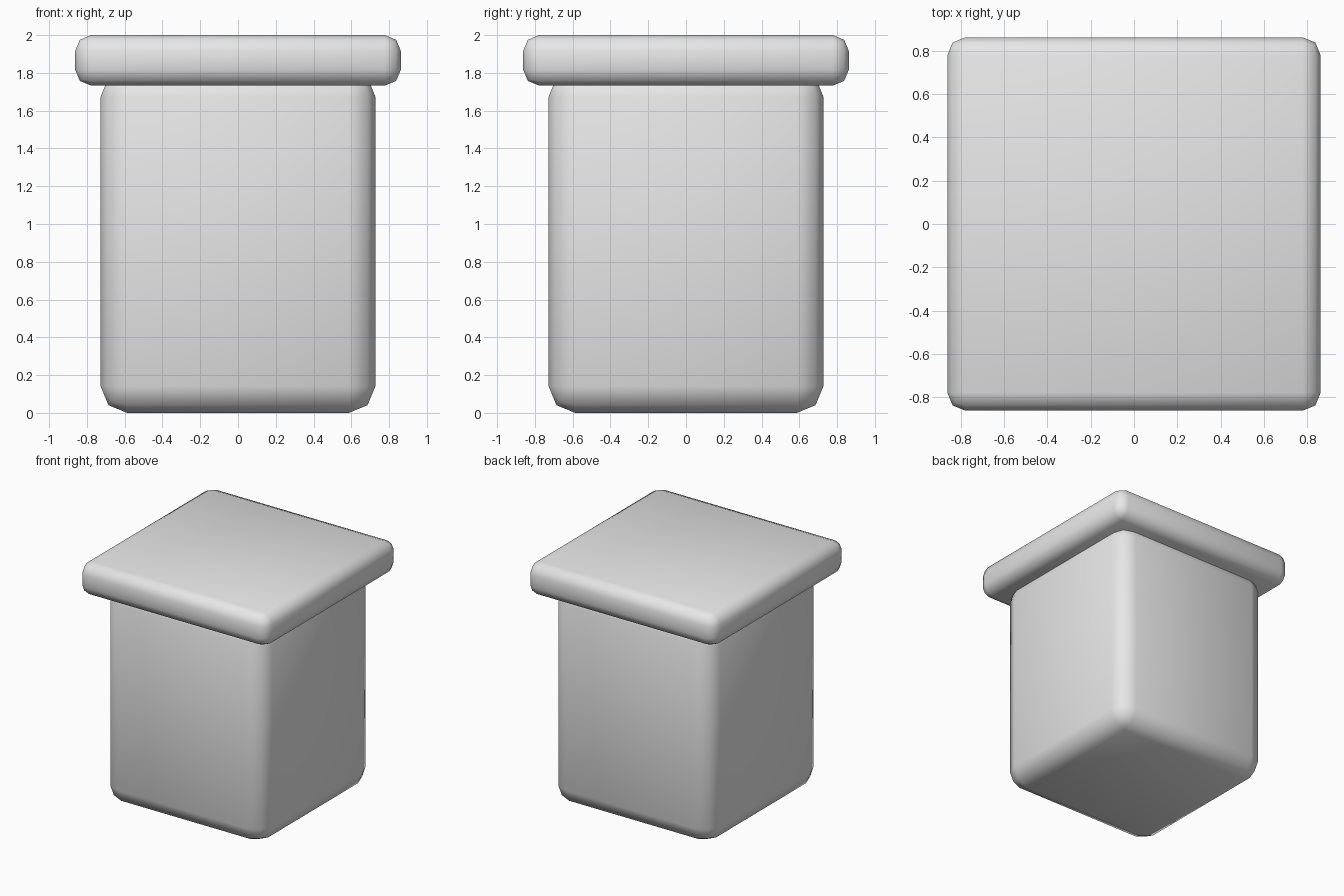
import bpy

if "Cube" in bpy.data.objects:
    bpy.data.objects.remove(bpy.data.objects["Cube"])

grey = bpy.data.materials.new("light grey")
grey.diffuse_color = (0.8, 0.8, 0.8, 1)
grey.use_nodes = True
grey.node_tree.nodes["Principled BSDF"].inputs["Base Color"].default_value = grey.diffuse_color


def rounded_box(name, half_width, bottom, top, radius):
    """Square block with every edge rounded in two steps and smooth shading."""
    bpy.ops.mesh.primitive_cube_add(size=1, location=(0, 0, (bottom + top) / 2))
    box = bpy.context.object
    box.name = name
    box.scale = (2 * half_width, 2 * half_width, top - bottom)
    bpy.ops.object.transform_apply(location=False, rotation=False, scale=True)
    bevel = box.modifiers.new("rounded edges", 'BEVEL')
    bevel.width = radius
    bevel.segments = 2
    bpy.ops.object.modifier_apply(modifier=bevel.name)
    bpy.ops.object.shade_smooth()
    box.data.materials.append(grey)
    return box


# Tall container body, its top tucked up inside the lid
rounded_box("body", 0.727, 0.0, 1.815, 0.14)

# Wider slab lid
rounded_box("lid", 0.862, 1.733, 2.0, 0.084)
